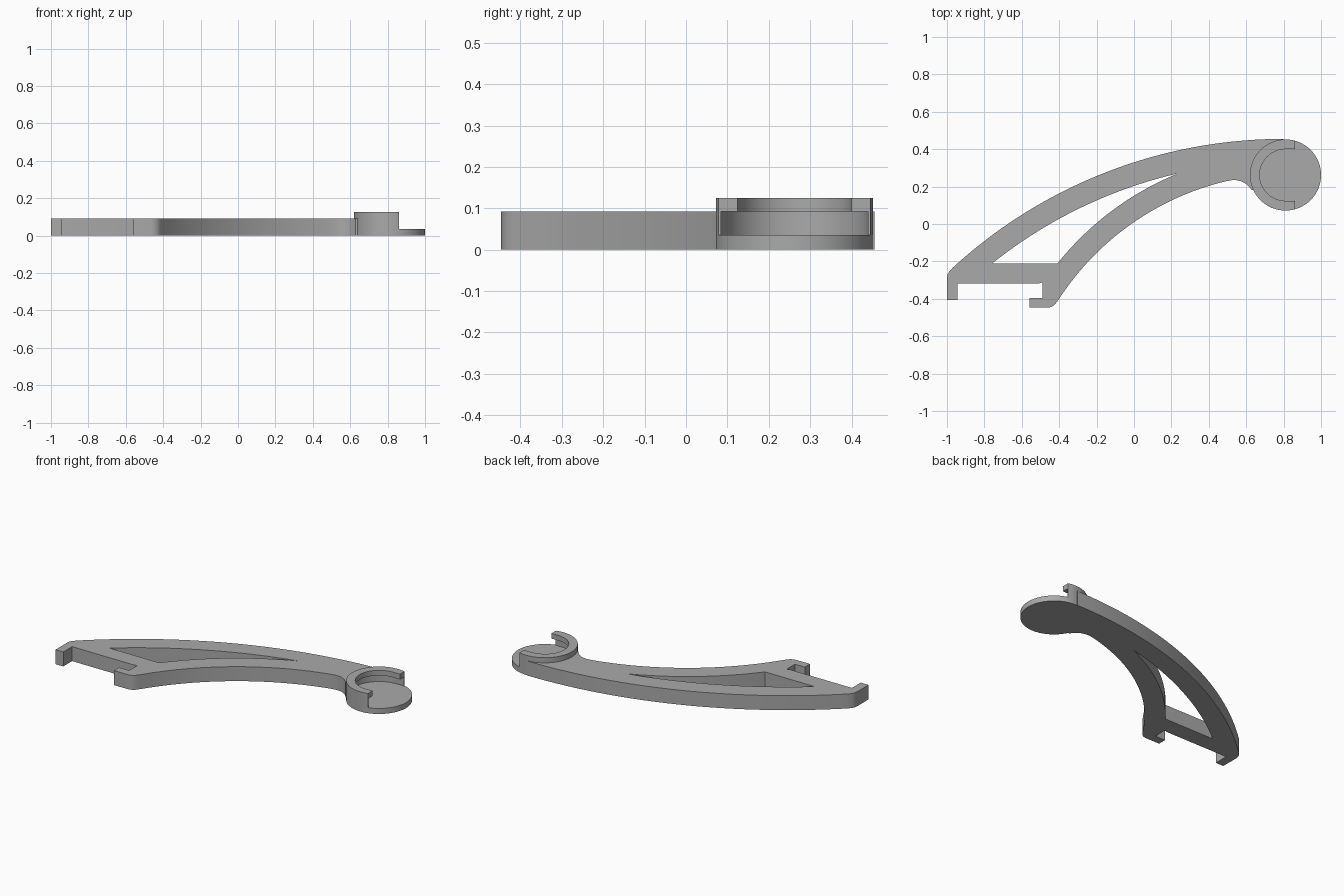
import bpy
from math import sin, cos, radians, degrees, acos, asin, sqrt

if "Cube" in bpy.data.objects:
    bpy.data.objects.remove(bpy.data.objects["Cube"])

grey = bpy.data.materials.new("plain_grey")
grey.use_nodes = True
COLOUR = (0.4, 0.4, 0.4, 1)
grey.diffuse_color = COLOUR
grey.node_tree.nodes["Principled BSDF"].inputs["Base Color"].default_value = COLOUR


def arc(centre, r, a0, a1, n=24):
    """Points on a circle from angle a0 to a1 in degrees."""
    steps = [radians(a0 + (a1 - a0) * i / n) for i in range(n + 1)]
    return [(centre[0] + r * cos(a), centre[1] + r * sin(a)) for a in steps]


def angle_at_x(centre, r, x):
    return degrees(acos((x - centre[0]) / r))


def angle_at_y(centre, r, y):
    return 180 - degrees(asin((y - centre[1]) / r))


def plate(name, loops, z0, z1):
    """Extrude an outline, with optional holes, from z0 to z1."""
    cu = bpy.data.curves.new(name + "_outline", "CURVE")
    cu.dimensions = "2D"
    cu.fill_mode = "BOTH"
    cu.extrude = (z1 - z0) / 2
    for loop in loops:
        sp = cu.splines.new("POLY")
        sp.points.add(len(loop) - 1)
        for p, (x, y) in zip(sp.points, loop):
            p.co = (x, y, 0, 1)
        sp.use_cyclic_u = True
    tmp = bpy.data.objects.new(name + "_tmp", cu)
    bpy.context.collection.objects.link(tmp)
    mesh = bpy.data.meshes.new_from_object(
        tmp.evaluated_get(bpy.context.evaluated_depsgraph_get()))
    bpy.data.objects.remove(tmp)
    for v in mesh.vertices:
        v.co.z += (z0 + z1) / 2
    mesh.materials.clear()
    mesh.materials.append(grey)
    ob = bpy.data.objects.new(name, mesh)
    bpy.context.collection.objects.link(ob)
    bpy.ops.object.select_all(action="DESELECT")
    ob.select_set(True)
    bpy.context.view_layer.objects.active = ob
    bpy.ops.object.mode_set(mode="EDIT")
    bpy.ops.mesh.select_all(action="SELECT")
    bpy.ops.mesh.remove_doubles(threshold=0.0005)
    bpy.ops.mesh.normals_make_consistent(inside=False)
    bpy.ops.object.mode_set(mode="OBJECT")
    bpy.ops.object.shade_smooth_by_angle(angle=radians(25))
    return ob


HUB, HUB_R, CUT_X = (0.81, 0.262), 0.19, 0.86
UPPER, UPPER_R = (0.8, -2.162), 2.617      # long upper rib
LOWER, LOWER_R = (0.834, -1.204), 1.473    # lower rib
RIB = 0.12
ARM_TOP, FLOOR, LIP_TOP = 0.092, 0.035, 0.125

# Arm: two curved ribs, crossbar and the two clip hooks
outline = arc(UPPER, UPPER_R, 90, angle_at_x(UPPER, UPPER_R, -0.965), 40)
outline += [(-0.985, -0.25), (-0.997, -0.27), (-1, -0.29), (-1, -0.407),
            (-0.945, -0.407), (-0.945, -0.318), (-0.51, -0.318), (-0.49, -0.312),
            (-0.49, -0.395), (-0.56, -0.395), (-0.56, -0.447)]
outline += arc((-0.465, -0.387), 0.06, 270, 328, 8)
outline += arc(LOWER, LOWER_R, angle_at_y(LOWER, LOWER_R, -0.39),
               angle_at_x(LOWER, LOWER_R, 0.49), 32)
outline += arc((0.535, 0.127), 0.108, 95, 30, 8)
outline += arc(HUB, HUB_R - 0.006, 206, 95, 24)

# Triangular window between the ribs
tip_x = 0.227
hole_u, hole_l = UPPER_R - RIB, LOWER_R + RIB - 0.002
window = arc(UPPER, hole_u, angle_at_x(UPPER, hole_u, tip_x),
             angle_at_y(UPPER, hole_u, -0.21), 28)
window += arc(LOWER, hole_l, angle_at_y(LOWER, hole_l, -0.21),
              angle_at_x(LOWER, hole_l, tip_x), 28)
plate("arm", [outline, window], 0, ARM_TOP)

# Hub: round base, thin pocket wall and overhanging lip, open on one side
plate("hub_base", [arc(HUB, HUB_R, 0, 360, 64)[:-1]], 0, FLOOR)


def pocket(inner):
    a = angle_at_x(HUB, HUB_R, CUT_X)
    return (arc(HUB, HUB_R, a, 360 - a, 48) + [(CUT_X, HUB[1] - inner)]
            + arc(HUB, inner, 270, 90, 40) + [(CUT_X, HUB[1] + inner)])


plate("pocket_wall", [pocket(0.178)], FLOOR, ARM_TOP)
plate("pocket_lip", [pocket(0.138)], ARM_TOP, LIP_TOP)
